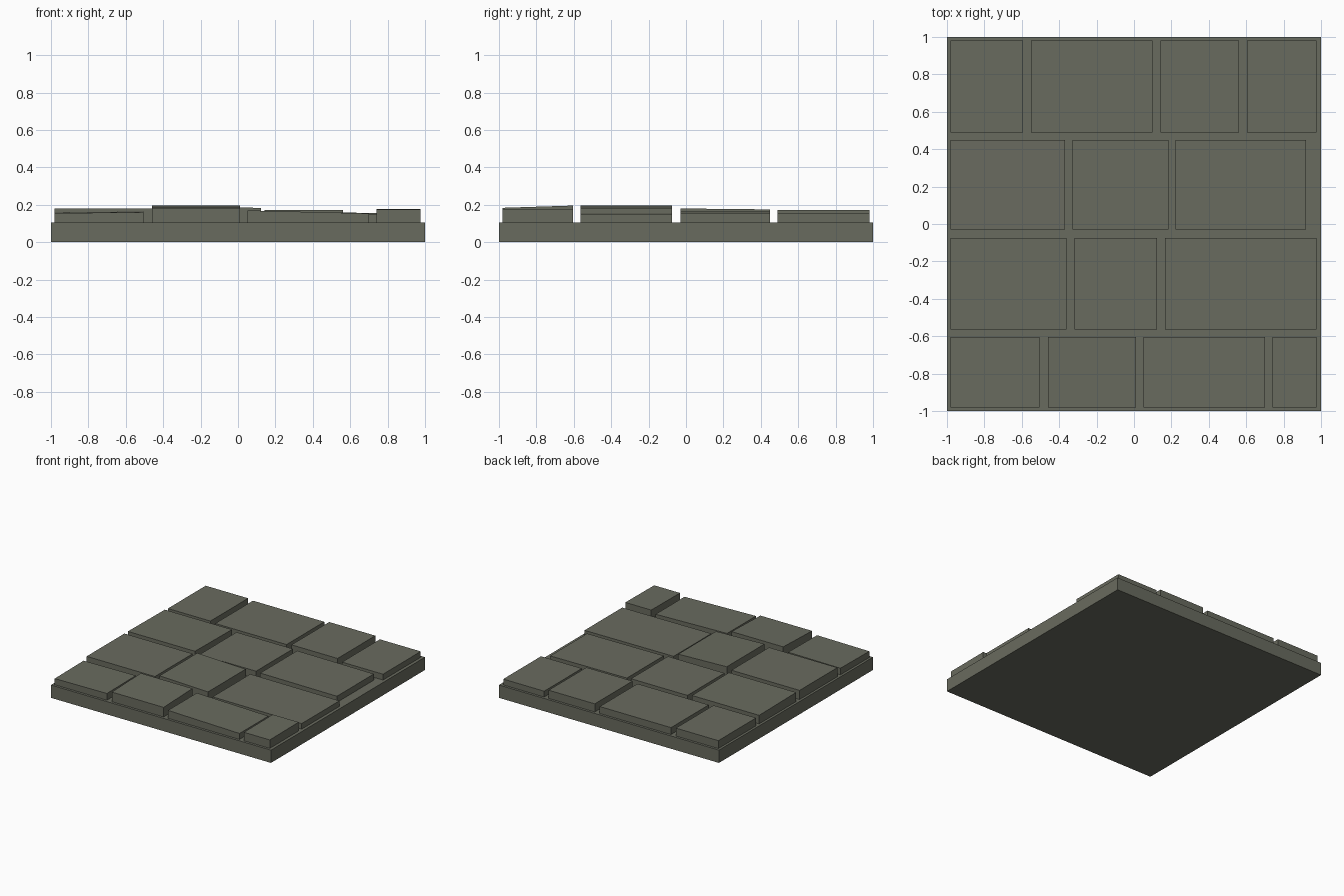
import bpy
import bmesh

cube = bpy.data.objects.get("Cube")
if cube:
    bpy.data.objects.remove(cube, do_unlink=True)

stone = bpy.data.materials.new("mossy_grey_stone")
stone.use_nodes = True
colour = (0.141, 0.147, 0.114, 1)
stone.diffuse_color = colour
bsdf = stone.node_tree.nodes["Principled BSDF"]
bsdf.inputs["Base Color"].default_value = colour
bsdf.inputs["Roughness"].default_value = 0.9


def block(name, x0, x1, y0, y1, bottom, top, rise_x=0, rise_y=0):
    """Box whose top may slope by rise_x across its width and rise_y across its depth."""
    bm = bmesh.new()
    bmesh.ops.create_cube(bm, size=1)
    for v in bm.verts:
        u, w, upper = v.co.x, v.co.y, v.co.z > 0
        v.co.x = (x0 + x1) / 2 + u * (x1 - x0)
        v.co.y = (y0 + y1) / 2 + w * (y1 - y0)
        v.co.z = top + u * rise_x + w * rise_y if upper else bottom
    mesh = bpy.data.meshes.new(name)
    bm.to_mesh(mesh)
    bm.free()
    mesh.materials.append(stone)
    bpy.context.collection.objects.link(bpy.data.objects.new(name, mesh))


BASE_TOP = 0.105
block("base_slab", -1, 1, -1, 1, 0, BASE_TOP)

# Rows of paving stones: depth range, then (left, right, top, rise_x, rise_y)
rows = [
    ((-0.98, -0.605), [(-0.98, -0.505, 0.16, 0.005, 0.004),
                       (-0.46, 0.01, 0.19, 0, 0.012),
                       (0.05, 0.70, 0.162, -0.016, 0),
                       (0.74, 0.975, 0.176, 0, 0.003)]),
    ((-0.565, -0.075), [(-0.98, -0.36, 0.18, 0, 0),
                        (-0.318, 0.123, 0.19, -0.014, 0),
                        (0.165, 0.975, 0.152, -0.003, 0)]),
    ((-0.03, 0.45), [(-0.98, -0.37, 0.178, 0, -0.005),
                     (-0.328, 0.185, 0.165, 0, 0),
                     (0.223, 0.92, 0.158, -0.004, 0)]),
    ((0.49, 0.98), [(-0.98, -0.594, 0.17, 0, 0),
                    (-0.55, 0.098, 0.162, 0, 0),
                    (0.143, 0.562, 0.172, 0, 0),
                    (0.603, 0.975, 0.153, 0, 0)]),
]
for r, ((y0, y1), stones) in enumerate(rows, 1):
    for c, (x0, x1, top, rise_x, rise_y) in enumerate(stones, 1):
        block(f"paving_stone_row{r}_{c}", x0, x1, y0, y1, BASE_TOP, top, rise_x, rise_y)
